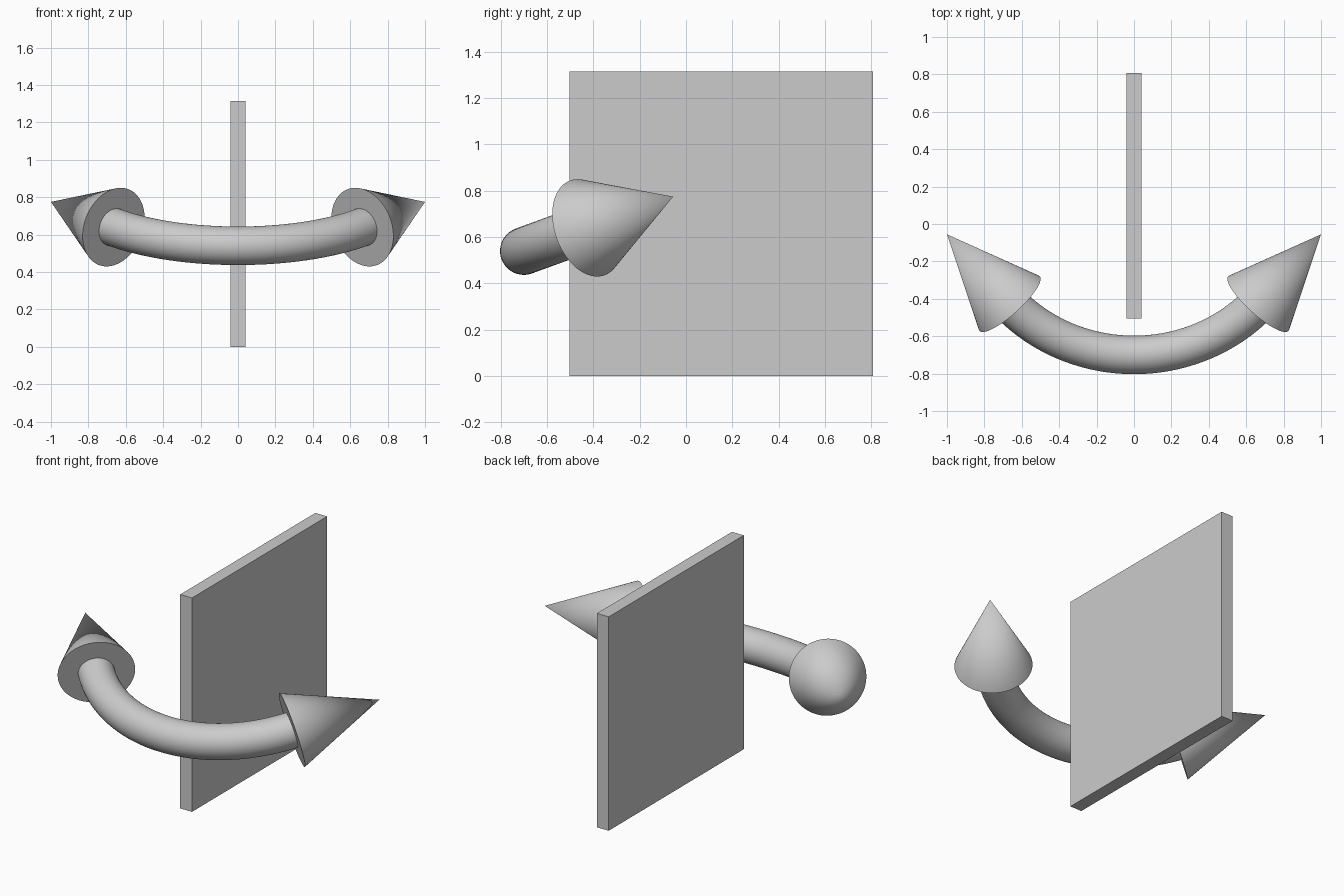
import bpy, bmesh, math
from mathutils import Vector, Matrix

if "Cube" in bpy.data.objects:
    bpy.data.objects.remove(bpy.data.objects["Cube"])

TILT = math.radians(20)      # the bow lies in a plane leaning up to the back
R, TUBE = 0.903, 0.103       # bow radius, tube radius
ORIGIN = Vector((0, -0.70, 0.54))

grey = bpy.data.materials.new("grey")
grey.diffuse_color = (0.6, 0.6, 0.6, 1)
grey.use_nodes = True
grey.node_tree.nodes["Principled BSDF"].inputs["Base Color"].default_value = grey.diffuse_color


def on_plane(u, v):
    """Point in the tilted plane: u sideways, v up its slope."""
    return ORIGIN + Vector((u, v * math.cos(TILT), v * math.sin(TILT)))


def finish(name, bm, smooth=True):
    bmesh.ops.recalc_face_normals(bm, faces=bm.faces)
    mesh = bpy.data.meshes.new(name)
    bm.to_mesh(mesh)
    bm.free()
    mesh.materials.append(grey)
    ob = bpy.data.objects.new(name, mesh)
    bpy.context.collection.objects.link(ob)
    if smooth:
        bpy.ops.object.select_all(action='DESELECT')
        ob.select_set(True)
        bpy.context.view_layer.objects.active = ob
        bpy.ops.object.shade_smooth_by_angle(angle=math.radians(35))
    return ob


# Upright flat plate
bm = bmesh.new()
bmesh.ops.create_cube(bm, size=1, matrix=Matrix.Translation((0, 0.152, 0.6575))
                      @ Matrix.Diagonal((0.08, 1.312, 1.315, 1)))
finish("plate", bm, smooth=False)

# Curved shaft: circle swept along an arc, running deeper into the right head
bm = bmesh.new()
start, end, steps, sides = math.radians(-49), math.radians(63), 64, 48
normal = Vector((0, -math.sin(TILT), math.cos(TILT)))
rings = []
for i in range(steps + 1):
    a = start + (end - start) * i / steps
    centre = on_plane(R * math.sin(a), R * (1 - math.cos(a)))
    inward = (on_plane(0, R) - centre).normalized()
    rings.append([bm.verts.new(centre + TUBE * (inward * math.cos(t) + normal * math.sin(t)))
                  for t in (2 * math.pi * k / sides for k in range(sides))])
for r0, r1 in zip(rings, rings[1:]):
    for k in range(sides):
        n = (k + 1) % sides
        bm.faces.new((r0[k], r0[n], r1[n], r1[k]))
bm.faces.new(rings[0])
bm.faces.new(rings[-1])
finish("curved_shaft", bm)

# Cone heads at both ends
for side, name in ((-1, "left_arrowhead"), (1, "right_arrowhead")):
    base = on_plane(side * 0.665, 0.292)
    axis = on_plane(side * 1.0, 0.686) - base
    bm = bmesh.new()
    bmesh.ops.create_cone(
        bm, cap_ends=True, segments=96, radius1=0.2175, radius2=0, depth=axis.length,
        matrix=Matrix.Translation(base + axis / 2) @ axis.to_track_quat('Z', 'Y').to_matrix().to_4x4())
    bmesh.ops.remove_doubles(bm, verts=bm.verts, dist=1e-5)
    finish(name, bm)
